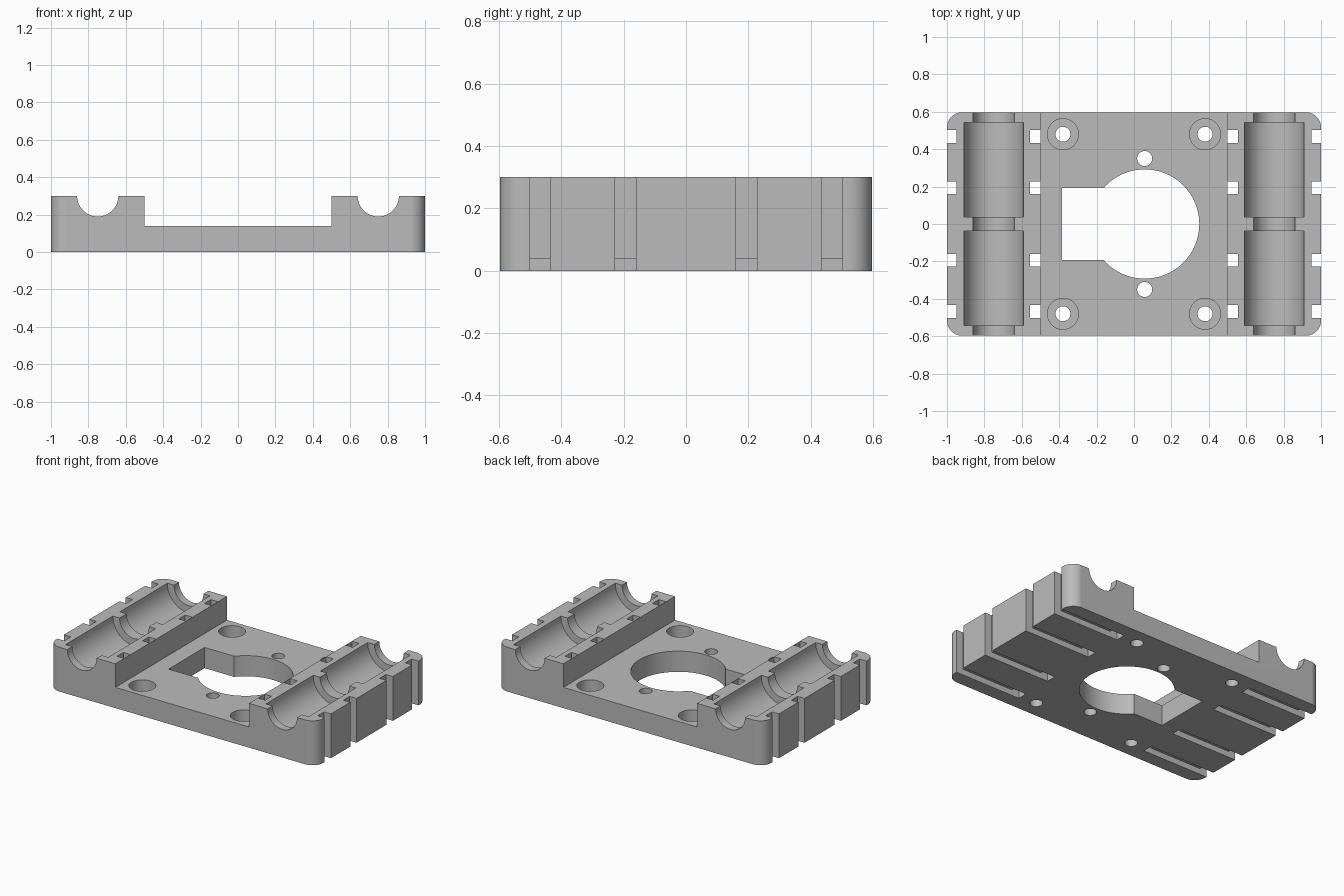
import bpy
import bmesh
import math
from mathutils import Matrix

if "Cube" in bpy.data.objects:
    bpy.data.objects.remove(bpy.data.objects["Cube"], do_unlink=True)

LENGTH, WIDTH, HEIGHT, FLOOR = 2.0, 1.194, 0.30, 0.14

gray = bpy.data.materials.new("plain_gray")
gray.use_nodes = True
color = (0.5, 0.5, 0.5, 1)
gray.diffuse_color = color
gray.node_tree.nodes["Principled BSDF"].inputs["Base Color"].default_value = color


def new_object(name, bm):
    mesh = bpy.data.meshes.new(name)
    bm.to_mesh(mesh)
    bm.free()
    mesh.materials.append(gray)
    obj = bpy.data.objects.new(name, mesh)
    bpy.context.collection.objects.link(obj)
    return obj


def box(name, x, y, z, corner=0):
    """Box from (min, max) ranges, with optional rounded vertical corners."""
    bm = bmesh.new()
    size = [r[1] - r[0] for r in (x, y, z)]
    middle = [(r[0] + r[1]) / 2 for r in (x, y, z)]
    bmesh.ops.create_cube(bm, size=1, matrix=Matrix.Translation(middle) @ Matrix.Diagonal((*size, 1)))
    if corner:
        upright = [e for e in bm.edges if abs(e.verts[0].co.z - e.verts[1].co.z) > 0.01]
        bmesh.ops.bevel(bm, geom=upright, offset=corner, segments=10, profile=0.5, affect='EDGES')
    return new_object(name, bm)


def cylinder(name, center, radius, depth, along_y=False, sides=48):
    bm = bmesh.new()
    turn = Matrix.Rotation(math.pi / 2, 4, 'X') if along_y else Matrix()
    bmesh.ops.create_cone(bm, cap_ends=True, segments=sides, radius1=radius, radius2=radius,
                          depth=depth, matrix=Matrix.Translation(center) @ turn)
    return new_object(name, bm)


# Solid carriage block
carriage = box("carriage_plate", (-LENGTH / 2, LENGTH / 2), (-WIDTH / 2, WIDTH / 2), (0, HEIGHT), 0.08)
bpy.context.view_layer.objects.active = carriage


def cut(cutter):
    cutter.hide_render = True
    mod = carriage.modifiers.new("cut", 'BOOLEAN')
    mod.operation = 'DIFFERENCE'
    mod.solver = 'EXACT'
    mod.object = cutter
    bpy.ops.object.modifier_apply(modifier=mod.name)
    bpy.data.objects.remove(cutter, do_unlink=True)


# Lowered middle between the two rails
cut(box("middle_cutter", (-0.5, 0.5), (-1, 1), (FLOOR, 1)))

# Central opening: round hole with a square notch
cut(cylinder("opening_cutter", (0.057, 0, 0), 0.292, 1, sides=96))
cut(box("notch_cutter", (-0.385, 0), (-0.192, 0.192), (-0.5, 0.5)))

for sy in (-1, 1):
    # Small holes beside the opening
    cut(cylinder("small_hole_cutter", (0.057, sy * 0.35, 0), 0.04, 1))
    for sx in (-1, 1):
        # Counterbored screw holes
        cut(cylinder("screw_cutter", (sx * 0.38, sy * 0.48, 0), 0.04, 1))
        cut(cylinder("screw_head_cutter", (sx * 0.38, sy * 0.48, 0.3), 0.083, 0.5))

for sx in (-1, 1):
    # Rod channel and two bearing pockets in each rail
    cut(cylinder("rod_cutter", (sx * 0.75, 0, HEIGHT), 0.11, 2, True, 64))
    for sy in (-1, 1):
        cut(cylinder("bearing_cutter", (sx * 0.75, sy * 0.291, HEIGHT), 0.16, 0.506, True, 64))

    # Strap slots on both rail walls, joined by a shallow channel underneath
    for y in (-0.468, -0.194, 0.194, 0.468):
        span = (y - 0.034, y + 0.034)
        for inner, outer, low, high in ((0.948, 1.1, -0.1, 0.5),
                                        (0.555, 0.501, -0.1, 0.5),
                                        (0.501, 1.1, -0.1, 0.04)):
            cut(box("strap_cutter", sorted((sx * inner, sx * outer)), span, (low, high)))

# Smooth curved walls, crisp edges
bpy.ops.object.select_all(action='DESELECT')
carriage.select_set(True)
bpy.ops.object.shade_smooth_by_angle(angle=math.radians(30))
weighted = carriage.modifiers.new("flat_face_normals", 'WEIGHTED_NORMAL')
weighted.keep_sharp = True
